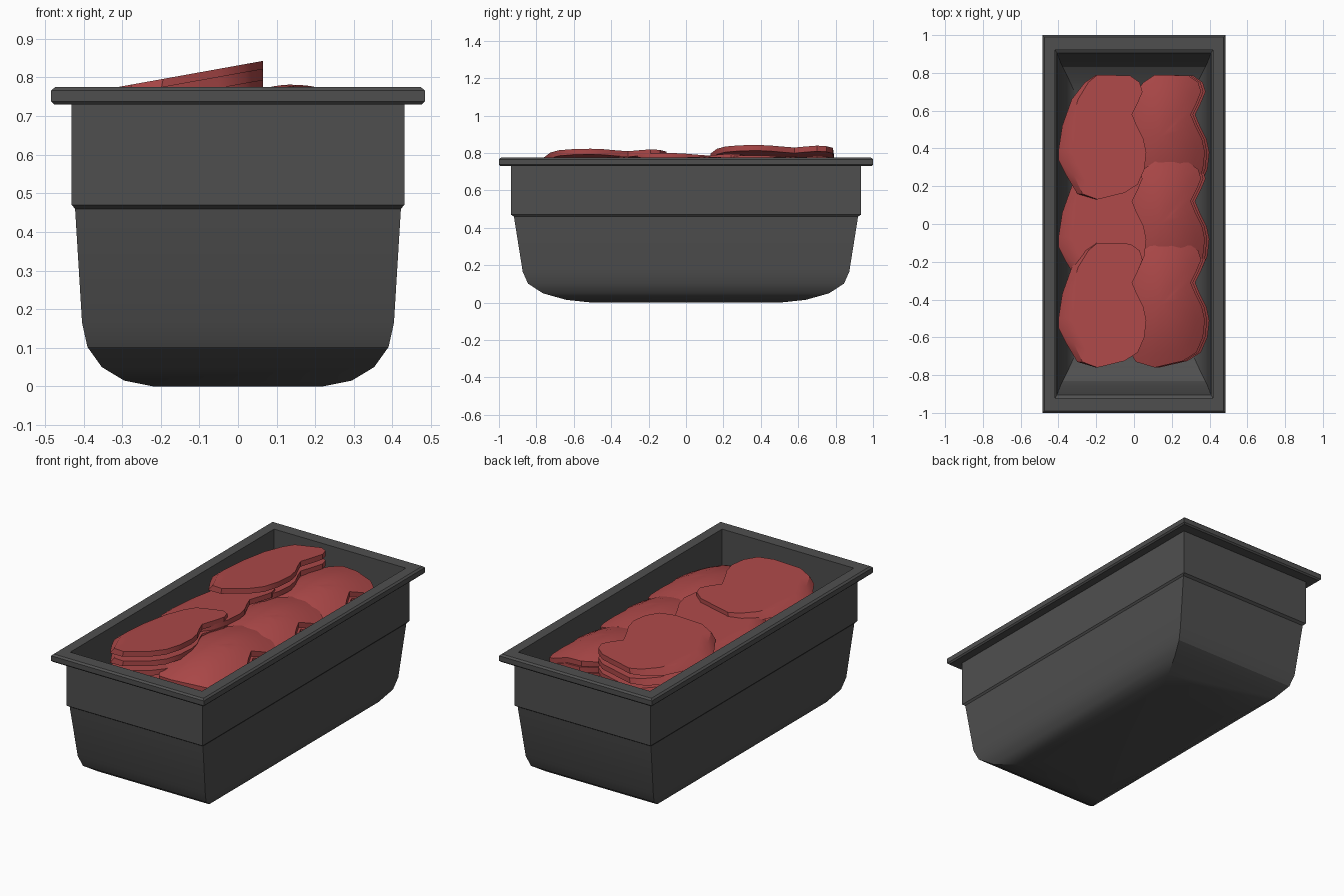
import bpy, bmesh

if "Cube" in bpy.data.objects:
    bpy.data.objects.remove(bpy.data.objects["Cube"])


def material(name, rgb):
    m = bpy.data.materials.new(name)
    m.diffuse_color = (*rgb, 1)
    m.use_nodes = True
    m.node_tree.nodes["Principled BSDF"].inputs["Base Color"].default_value = m.diffuse_color
    return m


GREY = material("dark grey", (0.078, 0.078, 0.078))
RED = material("meat red", (0.42, 0.066, 0.066))


def finish(name, bm, mat, angle):
    bmesh.ops.recalc_face_normals(bm, faces=bm.faces)
    me = bpy.data.meshes.new(name)
    bm.to_mesh(me)
    bm.free()
    ob = bpy.data.objects.new(name, me)
    bpy.context.collection.objects.link(ob)
    me.materials.append(mat)
    bpy.ops.object.select_all(action='DESELECT')
    ob.select_set(True)
    bpy.context.view_layer.objects.active = ob
    bpy.ops.object.shade_smooth_by_angle(angle=angle)
    return ob


def bridge(bm, a, b):
    n = len(a)
    for i in range(n):
        bm.faces.new((a[i], a[(i + 1) % n], b[(i + 1) % n], b[i]))


# Pan: rectangular sections (half x, half y, z), up the outside, over the rim, down the inside
SECTIONS = [
    (0.22, 0.50, 0.0), (0.295, 0.64, 0.015), (0.353, 0.765, 0.05),
    (0.39, 0.845, 0.102), (0.404, 0.873, 0.165), (0.422, 0.92, 0.46),
    (0.431, 0.935, 0.47), (0.431, 0.935, 0.73), (0.476, 0.992, 0.73),
    (0.484, 1.0, 0.738), (0.484, 1.0, 0.766), (0.474, 0.99, 0.775),
    (0.417, 0.922, 0.775), (0.417, 0.922, 0.475), (0.408, 0.905, 0.465),
    (0.39, 0.858, 0.17), (0.376, 0.83, 0.11), (0.34, 0.755, 0.062),
    (0.285, 0.635, 0.03), (0.215, 0.495, 0.015),
]
bm = bmesh.new()
loops = [[bm.verts.new((sx * x, sy * y, z)) for sx, sy in ((-1, -1), (1, -1), (1, 1), (-1, 1))]
         for x, y, z in SECTIONS]
for a, b in zip(loops, loops[1:]):
    bridge(bm, a, b)
bm.faces.new(loops[0])
bm.faces.new(loops[-1])
finish("pan", bm, GREY, 0.45)

# Slice outline, relative to the slice centre, with a notch on the right side
OUTLINE = [
    (-0.03, 0.33), (0.06, 0.328), (0.15, 0.325), (0.2, 0.29), (0.215, 0.24),
    (0.19, 0.18), (0.16, 0.12), (0.185, 0.06), (0.22, -0.01), (0.235, -0.08),
    (0.225, -0.17), (0.19, -0.25), (0.12, -0.295), (-0.03, -0.33), (-0.13, -0.30),
    (-0.19, -0.2), (-0.23, -0.12), (-0.23, -0.07), (-0.21, 0.06),
    (-0.16, 0.2), (-0.09, 0.29),
]
THICK = 0.03


def slice_of_meat(name, cx, cy, surface, left_scale):
    """Thick sheet draped on surface(u, v); left_scale pulls in the top's left edge."""
    bm = bmesh.new()
    sides = []
    for drop, pull in ((0, left_scale), (THICK, 1)):
        def vert(u, v):
            u = u * pull if u < 0 else u
            return bm.verts.new((cx + u, cy + v, surface(u, v) - drop))
        rings = [[vert(u * f, v * f) for u, v in OUTLINE] for f in (0.3, 0.55, 0.8, 1)]
        centre = vert(0, 0)
        n = len(OUTLINE)
        for i in range(n):
            bm.faces.new((centre, rings[0][i], rings[0][(i + 1) % n]))
        for a, b in zip(rings, rings[1:]):
            bridge(bm, a, b)
        sides.append(rings[-1])
    bridge(bm, *sides)
    return finish(name, bm, RED, 0.6)


# Two columns of stacked slices: flat leaning ones on the left, domed ones on the right
ROWS = ((0.46, 0.843), (0.0, 0.80), (-0.43, 0.823))
for row, (cy, top) in enumerate(ROWS):
    for layer in range(4):
        def leaning(u, v, z=top - 0.055 * layer):
            return z - 0.18 * (0.235 - u)

        def domed(u, v, z=0.777 - 0.036 * layer):
            return z - 0.09 * (u / 0.235) ** 2 - 0.05 * (v / 0.33) ** 2 + 0.03 * v / 0.33

        slice_of_meat(f"left_slice_{row}_{layer}", -0.17, cy, leaning, 0.79)
        slice_of_meat(f"right_slice_{row}_{layer}", 0.14 + 0.012 * min(layer, 2), cy, domed, 1)
